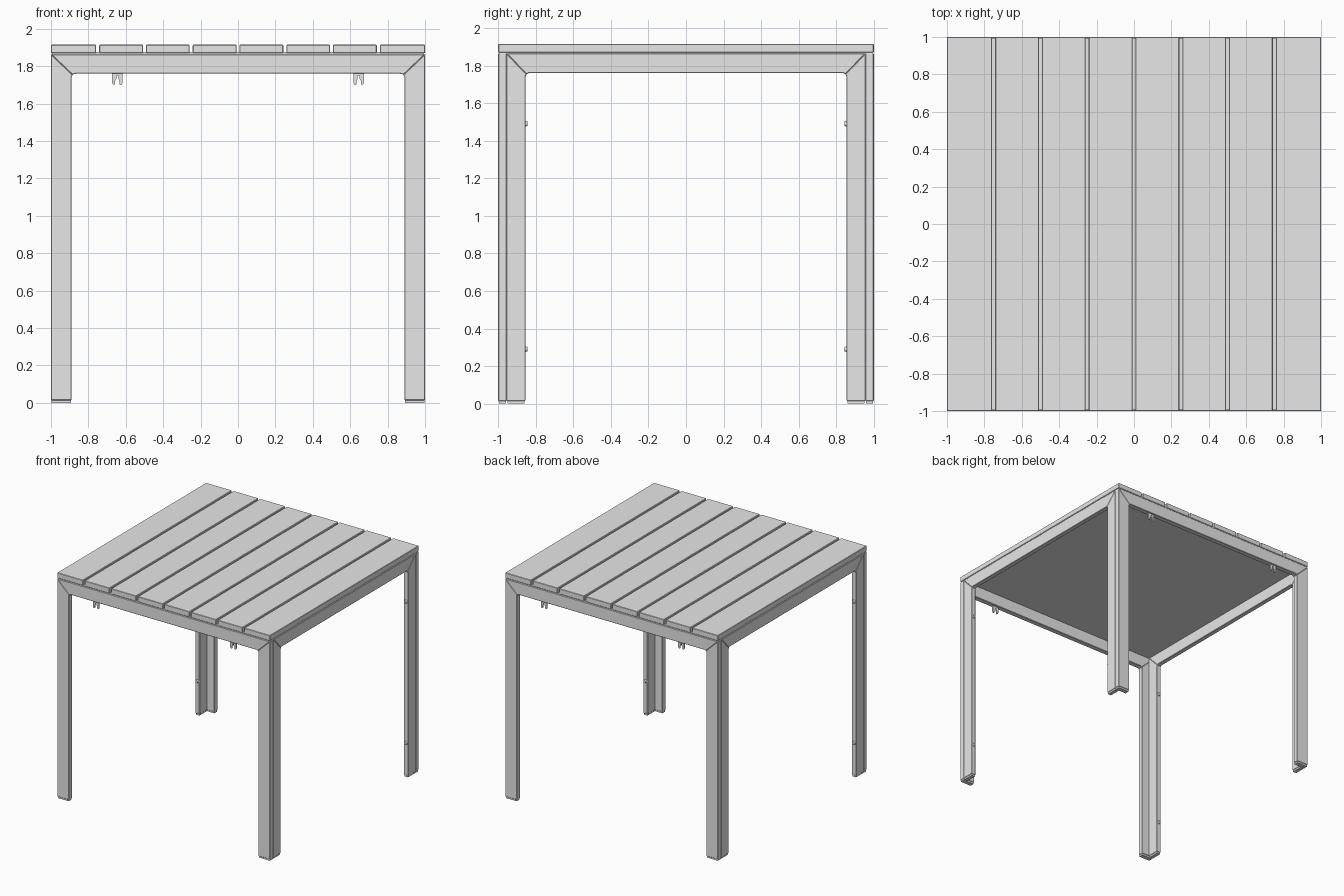
import bpy, bmesh, math
from mathutils import Matrix

if "Cube" in bpy.data.objects:
    bpy.data.objects.remove(bpy.data.objects["Cube"], do_unlink=True)

grey = bpy.data.materials.new("light grey")
grey.use_nodes = True
grey.diffuse_color = (0.8, 0.8, 0.8, 1)
grey.node_tree.nodes["Principled BSDF"].inputs["Base Color"].default_value = (0.8, 0.8, 0.8, 1)


def finish(name, bm, bevel=0.0):
    bmesh.ops.recalc_face_normals(bm, faces=bm.faces)
    mesh = bpy.data.meshes.new(name)
    bm.to_mesh(mesh)
    bm.free()
    mesh.materials.append(grey)
    ob = bpy.data.objects.new(name, mesh)
    bpy.context.collection.objects.link(ob)
    if bevel:
        mod = ob.modifiers.new("edge_bevel", "BEVEL")
        mod.width = bevel
        mod.segments = 1
        mod.limit_method = "ANGLE"
        mod.angle_limit = math.radians(40)
    return ob


def prism(name, profile, y0, y1, turn=0.0, bevel=0.0):
    """Extrude an (x, z) outline from y0 to y1, then turn it about z."""
    bm = bmesh.new()
    face = bm.faces.new([bm.verts.new((x, y0, z)) for x, z in profile])
    out = bmesh.ops.extrude_face_region(bm, geom=[face])
    verts = [v for v in out["geom"] if isinstance(v, bmesh.types.BMVert)]
    bmesh.ops.translate(bm, verts=verts, vec=(0, y1 - y0, 0))
    bm.transform(Matrix.Rotation(turn, 4, "Z"))
    return finish(name, bm, bevel)


def box(name, x0, x1, y0, y1, z0, z1, turn=0.0, bevel=0.0):
    return prism(name, [(x0, z0), (x1, z0), (x1, z1), (x0, z1)], y0, y1, turn, bevel)


def flip(points):
    return [(-x, z) for x, z in points]


FRAME_TOP, BEAM_BOTTOM, FOOT, RADIUS = 1.864, 1.76, 0.014, 0.022


def frame(label, outer, width, depth, turn):
    """Portal of two legs and a beam, mitred at rounded inner corners."""
    inner = outer - width
    arc = [(inner - RADIUS + RADIUS * math.cos(a), BEAM_BOTTOM - RADIUS + RADIUS * math.sin(a))
           for a in (math.radians(15 * i) for i in range(7))]
    leg = [(outer, FOOT), (inner, FOOT)] + arc[:4] + [(outer, FRAME_TOP)]
    half = [(outer, FRAME_TOP)] + arc[3:]
    y0, y1 = -1.0, -1.0 + depth
    prism(label + "_leg_a", leg, y0, y1, turn, 0.003)
    prism(label + "_leg_b", flip(leg), y0, y1, turn, 0.003)
    prism(label + "_beam", half + flip(half)[::-1], y0, y1, turn, 0.003)
    # foot caps, slightly inset
    for tag, s in (("a", 1), ("b", -1)):
        x0, x1 = sorted((s * (inner + 0.004), s * (outer - 0.004)))
        box(label + "_foot_" + tag, x0, x1, y0 + 0.004, y1 - 0.004, 0, FOOT, turn)


# four sides of the frame; each corner makes an L-shaped leg
frame("front", 1.0, 0.11, 0.045, 0)
frame("back", 1.0, 0.11, 0.045, math.pi)
frame("left", 0.955, 0.10, 0.04, math.pi / 2)
frame("right", 0.955, 0.10, 0.04, -math.pi / 2)

# table top: backing panel and eight slats
box("top_panel", -0.994, 0.994, -0.994, 0.994, 1.862, 1.876)
EDGES = [-1.0] + [-0.75 + 0.25 * i for i in range(7)] + [1.0]
GAP = 0.008
for i in range(8):
    x0 = EDGES[i] + (GAP if i > 0 else 0)
    x1 = EDGES[i + 1] - (GAP if i < 7 else 0)
    box(f"slat_{i + 1}", x0, x1, -1.0, 1.0, 1.87, 1.915, 0, 0.003)

# slotted hanging brackets below the front and back beams
side = [(0.028, 1.775), (0.028, 1.712), (0.024, 1.703), (0.016, 1.70), (0.012, 1.703),
        (0.012, 1.722), (0.005, 1.732), (0.005, 1.748)]
bracket = side + flip(side)[::-1]
for label, turn in (("front", 0), ("back", math.pi)):
    for tag, cx in (("a", 0.645), ("b", -0.645)):
        prism(f"{label}_bracket_{tag}", [(x + cx, z) for x, z in bracket], -0.987, -0.975, turn)

# screw heads on the inner edges of the side legs
for sx in (1, -1):
    for sy in (1, -1):
        for z in (0.29, 1.49):
            bm = bmesh.new()
            bmesh.ops.create_cone(bm, cap_ends=True, segments=16, radius1=0.016,
                                  radius2=0.011, depth=0.014)
            bm.transform(Matrix.Translation((sx * 0.98, sy * 0.85, z))
                         @ Matrix.Rotation(sy * math.pi / 2, 4, "X"))
            finish("screw_head", bm)
